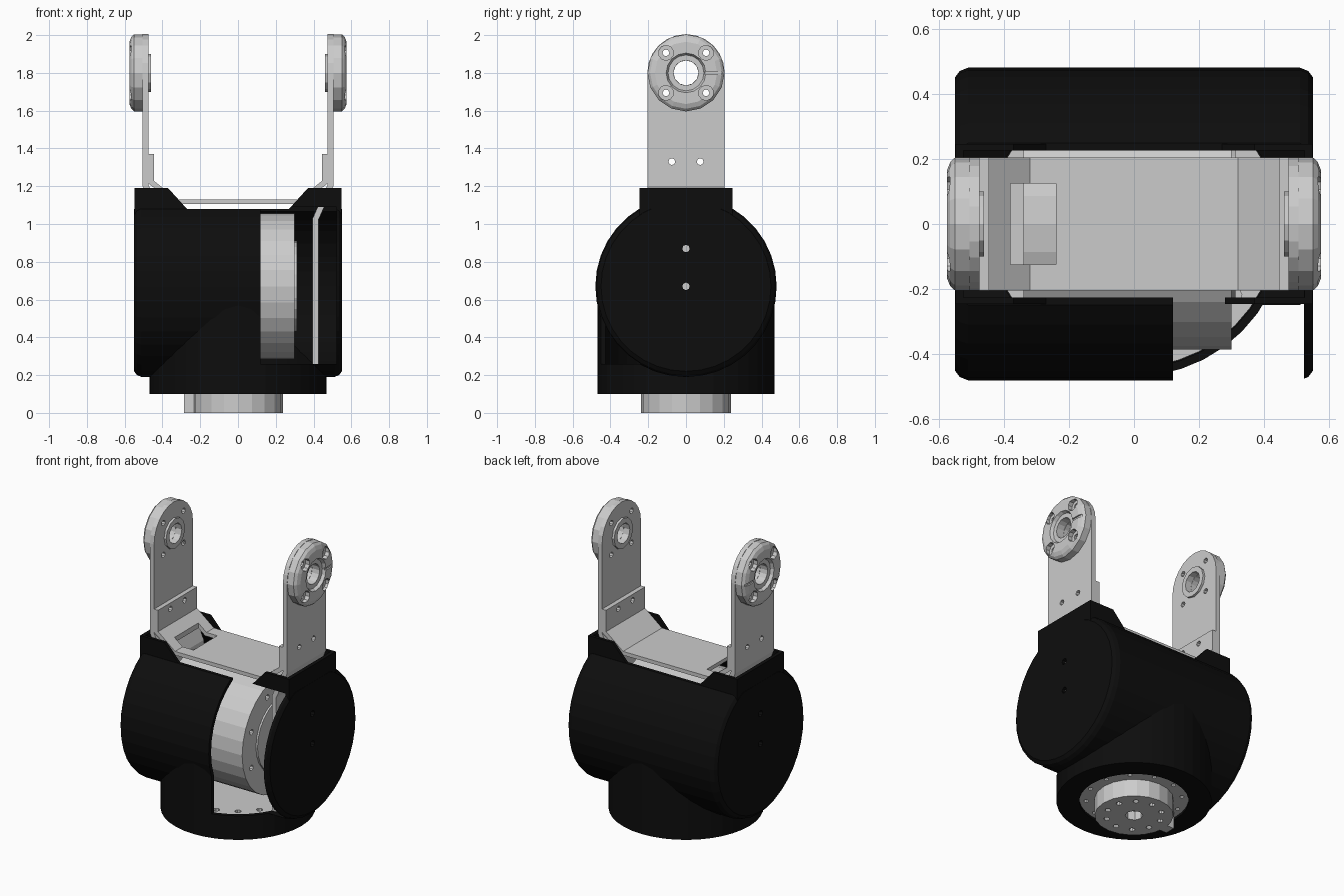
import bpy, bmesh
from math import radians, pi, cos, sin
from mathutils import Matrix, Vector

if "Cube" in bpy.data.objects:
    bpy.data.objects.remove(bpy.data.objects["Cube"])

BLACK = bpy.data.materials.new("black_plastic")
BLACK.diffuse_color = (0.004, 0.004, 0.004, 1)
BLACK.use_nodes = True
BLACK.node_tree.nodes["Principled BSDF"].inputs["Base Color"].default_value = BLACK.diffuse_color
MID = 0.67      # height of the horizontal motor axis
TOP = 1.80      # height of the upper hubs


def finish(name, bm):
    bmesh.ops.remove_doubles(bm, verts=bm.verts, dist=1e-5)
    bmesh.ops.recalc_face_normals(bm, faces=bm.faces)
    me = bpy.data.meshes.new(name)
    bm.to_mesh(me)
    bm.free()
    ob = bpy.data.objects.new(name, me)
    bpy.context.collection.objects.link(ob)
    return ob


def lathe(name, pts, centre=(0, 0, 0), axis='X', segs=32, closed=False):
    """Spin (along, radius) points around the X or Z axis."""
    bm = bmesh.new()
    if axis == 'X':
        ax, place = Vector((1, 0, 0)), lambda a, r: (a, 0, r)
    else:
        ax, place = Vector((0, 0, 1)), lambda a, r: (r, 0, a)
    vs = [bm.verts.new(place(a, r)) for a, r in pts]
    es = [bm.edges.new(p) for p in zip(vs, vs[1:])]
    if closed:
        es.append(bm.edges.new((vs[-1], vs[0])))
    bmesh.ops.spin(bm, geom=vs + es, cent=(0, 0, 0), axis=ax,
                   angle=2 * pi, steps=segs, use_merge=False)
    bmesh.ops.translate(bm, verts=bm.verts, vec=centre)
    return finish(name, bm)


def rod(name, r, a, b, centre=(0, 0, 0), axis='X', segs=32):
    return lathe(name, [(a, 0), (a, r), (b, r), (b, 0)], centre, axis, segs)


def prism(name, pts, half_y):
    """Extrude an x-z outline evenly in y."""
    bm = bmesh.new()
    f = bm.faces.new([bm.verts.new((x, -half_y, z)) for x, z in pts])
    ext = bmesh.ops.extrude_face_region(bm, geom=[f])
    bmesh.ops.translate(bm, vec=(0, 2 * half_y, 0),
                        verts=[v for v in ext['geom'] if isinstance(v, bmesh.types.BMVert)])
    return finish(name, bm)


def box(name, x, y, z):
    bm = bmesh.new()
    bmesh.ops.create_cube(bm, size=1)
    for v in bm.verts:
        v.co = [lo + (c + .5) * (hi - lo) for c, (lo, hi) in zip(v.co, (x, y, z))]
    return finish(name, bm)


def boolean(ob, others, op='DIFFERENCE'):
    for o in others:
        m = ob.modifiers.new("b", 'BOOLEAN')
        m.operation, m.object, m.solver = op, o, 'EXACT'
        bpy.context.view_layer.objects.active = ob
        bpy.ops.object.modifier_apply(modifier=m.name)
        bpy.data.objects.remove(o)
    return ob


def mirror_copy(ob, name):
    me = ob.data.copy()
    me.transform(Matrix.Scale(-1, 4, (1, 0, 0)))
    me.flip_normals()
    new = bpy.data.objects.new(name, me)
    bpy.context.collection.objects.link(new)
    return new


# Outer shell: crossed drums with a raised collar at each end
shell = lathe("shell", [(-.55, 0), (-.55, .45), (-.535, .47), (-.51, .48),
                        (.51, .48), (.535, .47), (.55, .45), (.55, 0)], (0, 0, MID), segs=36)
boolean(shell, [rod("c", .468, .1, MID, axis='Z', segs=40)], 'UNION')
boolean(shell, [box("c", (-1, 1), (-1, 1), (1.08, 2))])
for s in (1, -1):
    collar = prism("c", [(s * x, z) for x, z in
                         ((.27, .9), (.27, 1.08), (.37, 1.19), (.549, 1.19), (.549, .9))], .245)
    boolean(shell, [collar], 'UNION')

# Hollow inside, top slot, bottom opening, front window and screw holes
boolean(shell, [
    rod("c", .455, -.525, .525, (0, 0, MID), segs=36),
    rod("c", .443, .13, MID, axis='Z', segs=40),
    box("c", (-.524, .524), (-.225, .225), (.8, 1.4)),
    rod("c", .33, 0, .3, axis='Z'),
    box("c", (.12, .522), (-1, -.15), (.26, 1.09)),
    rod("c", .02, -.7, .7, (0, 0, MID), segs=8),
    rod("c", .02, -.7, .7, (0, 0, .87), segs=8),
])
shell.data.materials.clear()
shell.data.materials.append(BLACK)

# Horizontal motor with its output flange
motor = rod("pitch_motor", .385, -.34, .30, (0, 0, MID), segs=28)
boolean(motor, [rod("c", .018, .27, .35, (0, .31 * cos(a), MID + .31 * sin(a)), segs=8)
                for a in [radians(22.5 + 45 * i) for i in range(8)]])
rod("pitch_flange", .24, .29, .312, (0, 0, MID), segs=24)

# Vertical motor body, bottom plate and turning flange
floor = rod("yaw_motor", .44, .16, .25, axis='Z', segs=40)
boolean(floor, [rod("c", .02, .22, .3, (.38 * cos(a), .38 * sin(a), 0), 'Z', 8)
                for a in [radians(-75 + 20 * i) for i in range(4)]])
plate = rod("bottom_plate", .335, .115, .17, axis='Z')
boolean(plate, [rod("c", .014, .1, .14, (.29 * cos(a), .29 * sin(a), 0), 'Z', 8)
                for a in [radians(15 + 30 * i) for i in range(12)]])
flange = rod("yaw_flange", .238, 0, .13, axis='Z', segs=20)
boolean(flange, [rod("c", .055, -.1, .06, axis='Z', segs=8)] +
        [rod("c", .018, -.1, .04, (.17 * cos(a), .17 * sin(a), 0), 'Z', 8)
         for a in [radians(18 + 36 * i) for i in range(10)]])
box("flange_tab", (-.285, -.2), (-.035, .035), (0, .125))

# Side arm: bent plate with a round top end
arm = prism("right_arm", [(.395, .24), (.425, .24), (.425, 1.02), (.505, 1.2), (.505, TOP),
                          (.475, TOP), (.475, 1.21), (.395, 1.03)], .205)
boolean(arm, [rod("c", .205, .475, .505, (0, 0, TOP), segs=24)], 'UNION')
corners = [(y, TOP + z) for y in (-.106, .106) for z in (-.106, .106)]
boolean(arm, [rod("c", .068, .4, .6, (0, 0, TOP), segs=12)] +
        [rod("c", .018, .4, .6, (0, y, z), segs=8)
         for y, z in corners + [(-.075, 1.33), (.075, 1.33)]])

# Bearing hub on the outside of the arm, with counterbored bolt holes
hub = lathe("right_hub", [(.505, .066), (.505, .204), (.55, .204), (.565, .19), (.575, .165),
                          (.575, .105), (.555, .095), (.555, .066)], (0, 0, TOP), segs=16, closed=True)
boolean(hub, [rod("c", .04, .545, .7, (0, y, z), segs=10) for y, z in corners] +
        [rod("c", .018, .4, .7, (0, y, z), segs=8) for y, z in corners] +
        [box("c", (.565, .7), (.09, .3), (TOP - .008, TOP + .008))])
ring = lathe("right_ring", [(.46, .066), (.46, .1), (.5, .1), (.5, .066)],
             (0, 0, TOP), segs=12, closed=True)
for part in (arm, hub, ring):
    mirror_copy(part, part.name.replace("right", "left"))

# Cross bracket joining the arms, with a cable window on the left
half = [(.33, 1.105), (.475, 1.215), (.475, 1.37), (.445, 1.37), (.445, 1.228), (.32, 1.13)]
bracket = prism("cross_bracket", half + [(-x, z) for x, z in reversed(half)], .205)
boolean(bracket, [box("c", (-.38, -.24), (-.125, .125), (1, 1.3))] +
        [rod("c", .018, -.6, .6, (0, y, 1.33), segs=8) for y in (-.075, .075)])
